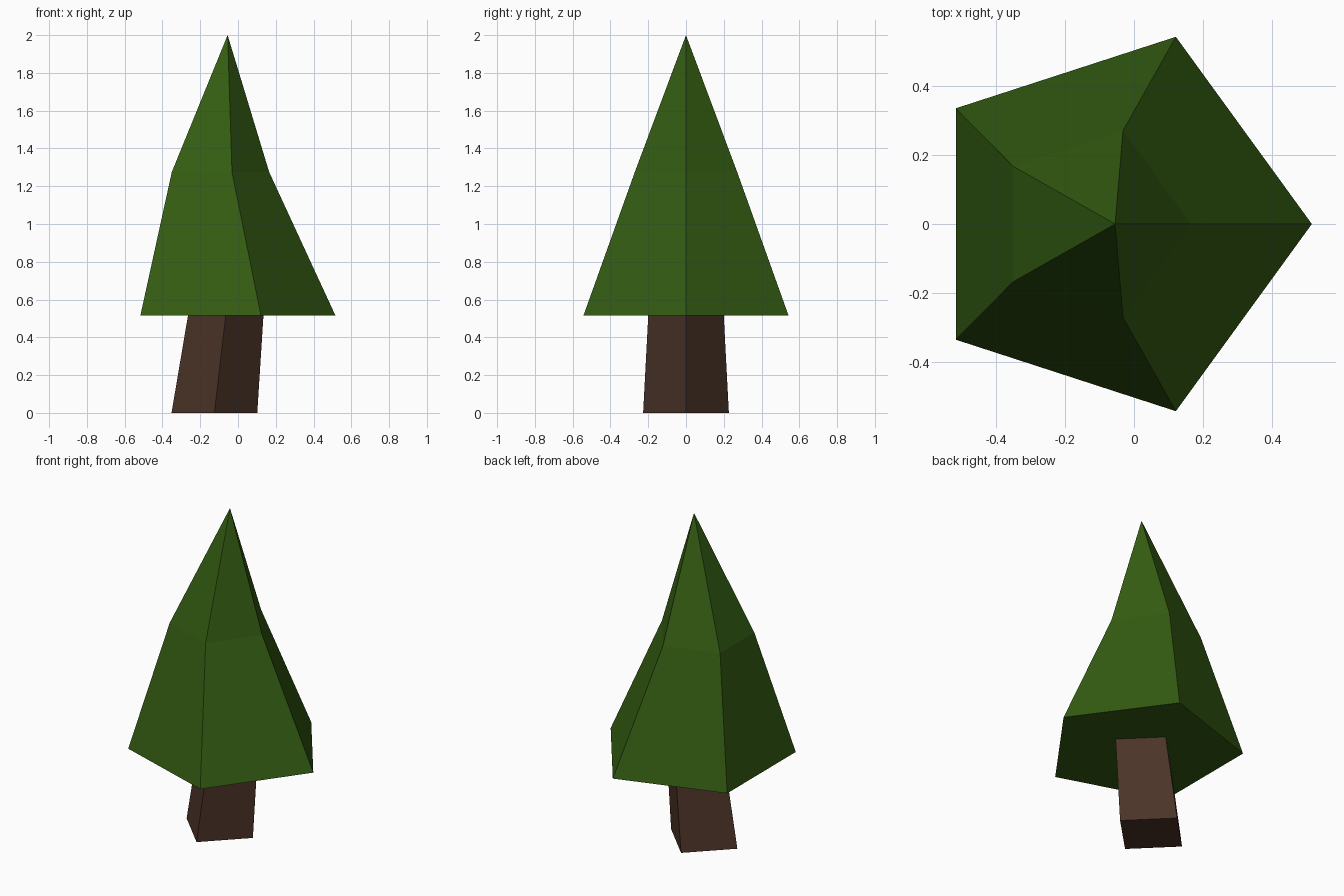
import bpy
import bmesh
from math import cos, sin, tau

default = bpy.data.objects.get("Cube")
if default:
    bpy.data.objects.remove(default, do_unlink=True)


def material(name, rgb):
    mat = bpy.data.materials.new(name)
    mat.use_nodes = True
    color = (*rgb, 1)
    mat.diffuse_color = color
    bsdf = mat.node_tree.nodes["Principled BSDF"]
    bsdf.inputs["Base Color"].default_value = color
    bsdf.inputs["Roughness"].default_value = 0.9
    return mat


def loft(name, sides, rings, mat, tip=None):
    """Join regular rings (centre x, z, radius), ending in a tip or a flat cap."""
    bm = bmesh.new()
    loops = [[bm.verts.new((cx + r * cos(tau * i / sides), r * sin(tau * i / sides), z))
              for i in range(sides)] for cx, z, r in rings]
    bm.faces.new(loops[0][::-1])
    for low, high in zip(loops, loops[1:]):
        for i in range(sides):
            j = (i + 1) % sides
            bm.faces.new((low[i], low[j], high[j], high[i]))
    top = loops[-1]
    if tip:
        peak = bm.verts.new(tip)
        for i in range(sides):
            bm.faces.new((top[i], top[(i + 1) % sides], peak))
    else:
        bm.faces.new(top)
    bmesh.ops.recalc_face_normals(bm, faces=bm.faces)
    mesh = bpy.data.meshes.new(name)
    bm.to_mesh(mesh)
    bm.free()
    mesh.materials.append(mat)
    obj = bpy.data.objects.new(name, mesh)
    bpy.context.collection.objects.link(obj)
    return obj


leaf_green = material("leaf green", (0.034, 0.107, 0.006))
bark_brown = material("bark brown", (0.072, 0.034, 0.021))

# Leaning four-sided trunk, its top tucked inside the foliage
loft("trunk", 4, [(-0.125, 0, 0.227), (-0.061, 0.55, 0.198)], bark_brown)

# Five-sided foliage with a bent waist and a pointed tip
loft("foliage", 5, [(-0.055, 0.515, 0.571), (-0.12, 1.275, 0.285)], leaf_green,
     tip=(-0.055, 0, 2))
